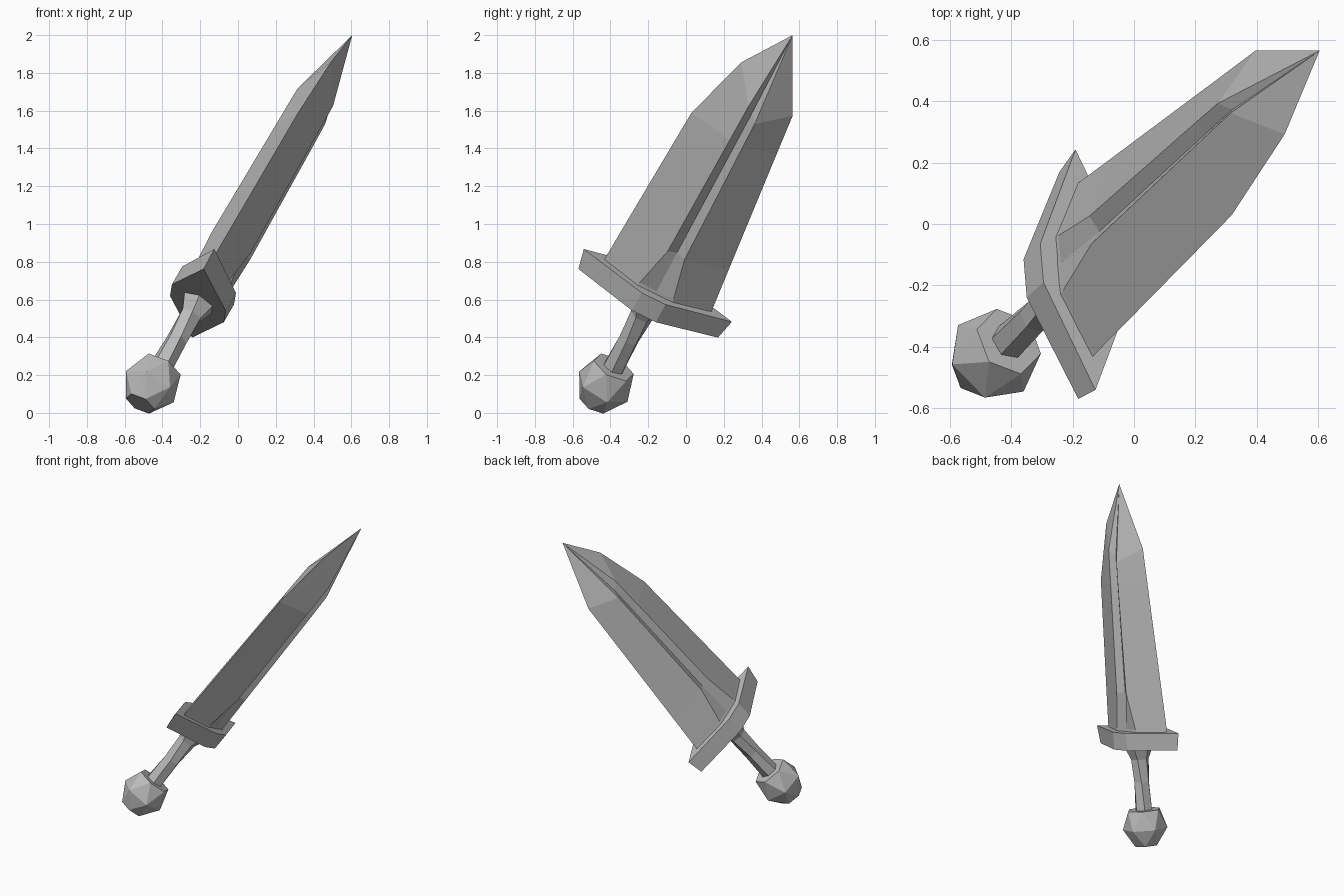
import bpy, bmesh, math
from mathutils import Vector, Matrix

if "Cube" in bpy.data.objects:
    bpy.data.objects.remove(bpy.data.objects["Cube"])

# Dagger frame: u = blade width, t = blade thickness, s = along the blade
D = Vector((0.452, 0.423, 0.785)).normalized()
U = Vector((0.08, -0.89, 0.45))
U = (U - D * U.dot(D)).normalized()
T = D.cross(U)
ORIGIN = Vector((0.605, 0.565, 2.0)) - 1.67 * D
FRAME = Matrix((U, T, D)).transposed().to_4x4()
FRAME.translation = ORIGIN

steel = bpy.data.materials.new("grey steel")
steel.use_nodes = True
GREY = (0.5, 0.5, 0.5, 1)
steel.diffuse_color = GREY
steel.node_tree.nodes["Principled BSDF"].inputs["Base Color"].default_value = GREY


def loft(name, rings, tip=None):
    """Skin a list of equal-length rings of (u, t, s); cap both ends, or close on a tip."""
    bm = bmesh.new()
    vr = [[bm.verts.new(p) for p in ring] for ring in rings]
    n = len(vr[0])
    for a, b in zip(vr, vr[1:]):
        for i in range(n):
            j = (i + 1) % n
            bm.faces.new((a[i], a[j], b[j], b[i]))
    bm.faces.new(vr[0])
    if tip:
        apex = bm.verts.new(tip)
        for i in range(n):
            bm.faces.new((vr[-1][i], vr[-1][(i + 1) % n], apex))
    else:
        bm.faces.new(vr[-1])
    bmesh.ops.recalc_face_normals(bm, faces=bm.faces)
    bm.transform(FRAME)
    me = bpy.data.meshes.new(name)
    bm.to_mesh(me)
    bm.free()
    me.materials.append(steel)
    ob = bpy.data.objects.new(name, me)
    bpy.context.collection.objects.link(ob)
    return ob


def ngon(r, s, sides=6, turn=0.0):
    return [(r * math.cos(math.tau * i / sides + turn),
             r * math.sin(math.tau * i / sides + turn), s) for i in range(sides)]


def blade_ring(edge_a, edge_b, sh_a, sh_b, b, groove):
    """Section with a cutting edge each side and a V groove between raised shoulders.
    Edges and shoulders are (u, s); b is shoulder height, groove its bottom height."""
    mid = (sh_a[1] + sh_b[1]) / 2
    return [(edge_a[0], 0, edge_a[1]),
            (sh_a[0], b, sh_a[1]), (0, groove, mid), (-sh_b[0], b, sh_b[1]),
            (-edge_b[0], 0, edge_b[1]),
            (-sh_b[0], -b, sh_b[1]), (0, -groove, mid), (sh_a[0], -b, sh_a[1])]


# Blade: uneven shoulders toward the point, flared fill at the root
loft("blade", [
    blade_ring((.317, -.05), (.317, -.05), (.11, -.05), (.11, -.05), .10, .105),
    blade_ring((.315, 0), (.315, 0), (.10, 0), (.10, 0), .10, .10),
    blade_ring((.306, .25), (.292, .25), (.05, .25), (.05, .25), .118, .085),
    blade_ring((.278, .99), (.225, .99), (.039, 1.0), (.039, 1.0), .109, .079),
    blade_ring((.172, 1.39), (.203, 1.24), (.036, 1.23), (.037, 1.15), .106, .076),
], tip=(0, 0, 1.67))

# Guard: long hexagonal bar with pointed ends
def guard_ring(end, s):
    return [(end, 0, s), (.07, .16, s), (-.07, .16, s),
            (-end, 0, s), (-.07, -.16, s), (.07, -.16, s)]

loft("guard", [guard_ring(.413, -.138), guard_ring(.438, -.018)])

# Grip: slim, slightly twisted, flaring under the guard
loft("grip", [ngon(.062, -.60, 6, .5), ngon(.056, -.38, 6, .35),
              ngon(.062, -.22, 6, .1), ngon(.10, -.13, 6, 0)])

# Pommel: faceted ball
loft("pommel", [ngon(.085, -.815, 6, .3), ngon(.152, -.70, 6, .3 + math.pi / 6),
                ngon(.118, -.57, 6, .3)])

# Facet the skewed quads of the pommel between offset rings
me = bpy.data.objects["pommel"].data
bm = bmesh.new()
bm.from_mesh(me)
bmesh.ops.triangulate(bm, faces=[f for f in bm.faces if len(f.verts) == 4])
bm.to_mesh(me)
bm.free()
